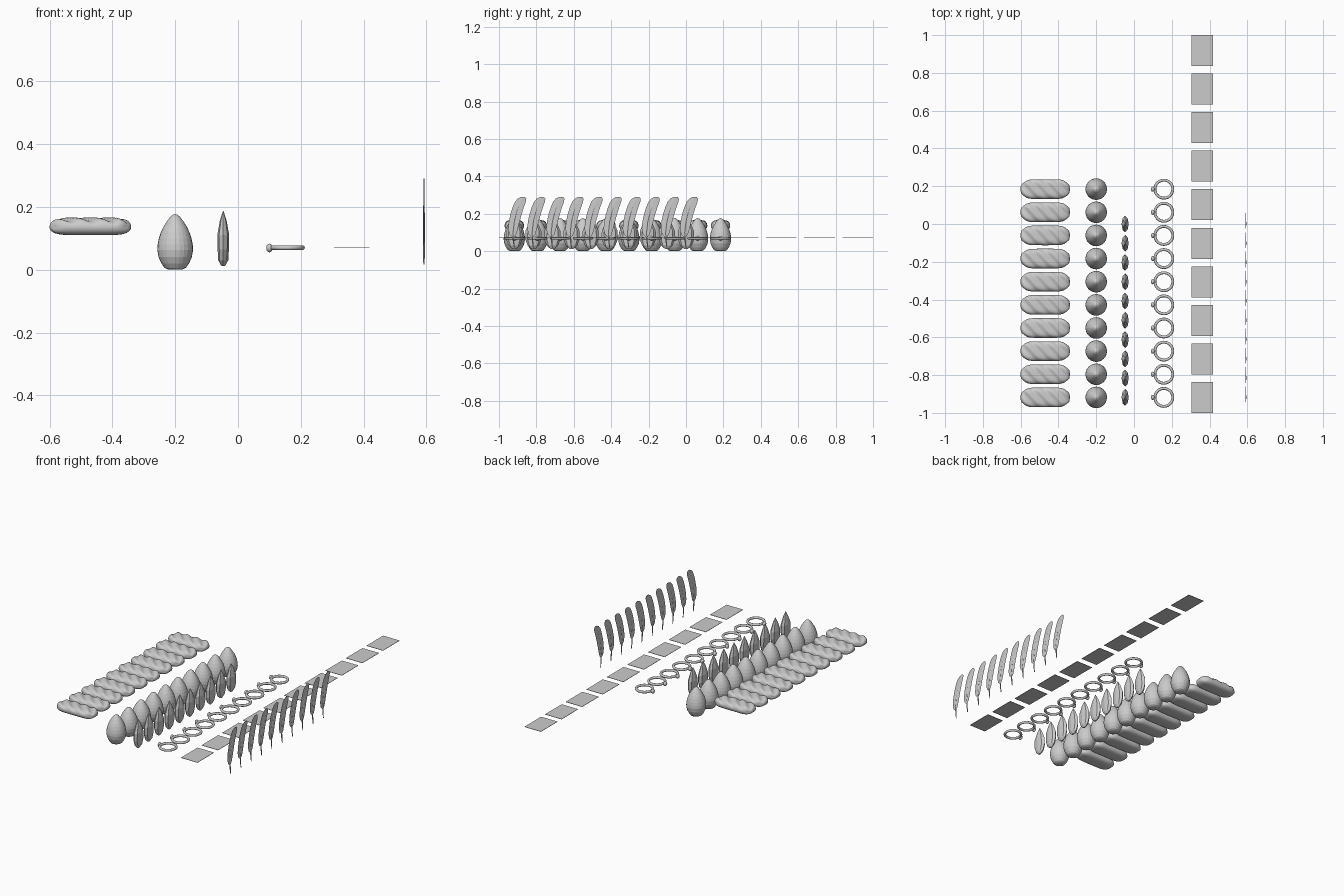
import bpy, bmesh, math
from mathutils import Matrix

if "Cube" in bpy.data.objects:
    bpy.data.objects.remove(bpy.data.objects["Cube"])

WIDE, NARROW = 0.1225, 0.102


def finish(bm, name, smooth=False):
    bmesh.ops.recalc_face_normals(bm, faces=bm.faces)
    me = bpy.data.meshes.new(name)
    bm.to_mesh(me)
    bm.free()
    if smooth:
        me.shade_smooth()
    return me


def row(me, name, x, y0, step):
    for i in range(10):
        ob = bpy.data.objects.new(f"{name}_{i + 1}", me)
        ob.location = (x, y0 + i * step, 0)
        bpy.context.collection.objects.link(ob)


def loft(bm, rings):
    # rings are closed loops of equal length, capped at both ends
    vs = [[bm.verts.new(p) for p in r] for r in rings]
    n = len(vs[0])
    for a, b in zip(vs, vs[1:]):
        for i in range(n):
            bm.faces.new((a[i], a[(i + 1) % n], b[(i + 1) % n], b[i]))
    bm.faces.new(vs[0])
    bm.faces.new(vs[-1])


def oval(n, rx, ry, z, y=0, power=1):
    out = []
    for i in range(n):
        a = 2 * math.pi * i / n
        c, s = math.cos(a), math.sin(a)
        out.append((rx * math.copysign(abs(c) ** power, c),
                    y + ry * math.copysign(abs(s) ** power, s), z))
    return out


# loaf: rounded bar with diagonal ridges on top
bm = bmesh.new()
bmesh.ops.create_grid(bm, x_segments=40, y_segments=16, size=1)
top = list(bm.verts)
geo = bmesh.ops.duplicate(bm, geom=bm.verts[:] + bm.edges[:] + bm.faces[:])["geom"]
low = {g for g in geo if isinstance(g, bmesh.types.BMVert)}
for v in bm.verts:
    u, w = math.sin(v.co.x * math.pi / 2), math.sin(v.co.y * math.pi / 2)
    x = 0.13 * u * (1 - 0.13 * w ** 4)
    y = 0.052 * w * (1 - 0.34 * abs(u) ** 7)
    h = ((1 - u ** 6) * (1 - w ** 4)) ** 0.5 if abs(u) < 1 and abs(w) < 1 else 0
    z = 0.136
    if v in low:
        z -= 0.026 * h
    else:
        z += h * (0.025 + 0.006 * math.cos(2 * math.pi * (x + 0.9 * y) / 0.065))
    v.co = (x, y, z)
bmesh.ops.remove_doubles(bm, verts=bm.verts, dist=0.0004)
row(finish(bm, "loaf", True), "loaf", -0.47, -0.918, WIDE)

# egg
bm = bmesh.new()
egg = [(0.022, 0), (0.034, 0.006), (0.044, 0.02), (0.053, 0.04), (0.057, 0.063),
       (0.056, 0.08), (0.052, 0.1), (0.046, 0.118), (0.038, 0.135), (0.027, 0.153),
       (0.015, 0.169), (0.007, 0.175), (0.001, 0.177)]
loft(bm, [oval(24, r, r, z) for r, z in egg])
row(finish(bm, "egg"), "egg", -0.2, -0.918, WIDE)

# pointed scale: flattened, tapering to a tip
bm = bmesh.new()
scale = [(0.006, 0.01, 0.012), (0.016, 0.03, 0.03), (0.018, 0.044, 0.065),
         (0.019, 0.042, 0.11), (0.011, 0.022, 0.155), (0.001, 0.002, 0.187)]
loft(bm, [oval(8, rx, ry, z) for rx, ry, z in scale])
row(finish(bm, "scale"), "scale", -0.047, -0.918, NARROW)

# ring band with a small stone
bm = bmesh.new()
N, M = 32, 10
g = []
for i in range(N):
    a = 2 * math.pi * i / N
    g.append([])
    for j in range(M):
        b = 2 * math.pi * j / M
        r = 0.0475 + 0.0075 * math.cos(b)
        g[-1].append(bm.verts.new((r * math.cos(a), r * math.sin(a), 0.07 + 0.0075 * math.sin(b))))
for i in range(N):
    for j in range(M):
        k, l = (i + 1) % N, (j + 1) % M
        bm.faces.new((g[i][j], g[k][j], g[k][l], g[i][l]))
bmesh.ops.create_uvsphere(bm, u_segments=10, v_segments=6, radius=0.014,
                          matrix=Matrix.Translation((-0.058, 0, 0.069)) @ Matrix.Diagonal((0.75, 1, 1, 1)))
row(finish(bm, "ring", True), "ring", 0.158, -0.918, WIDE)

# paper sheet
bm = bmesh.new()
bmesh.ops.create_cube(bm, size=1, matrix=Matrix.Translation((0, 0, 0.072)) @ Matrix.Diagonal((0.114, 0.164, 0.002, 1)))
row(finish(bm, "paper"), "paper", 0.362, -0.918, 0.204)

# feather: thin curved vane on a quill
bm = bmesh.new()
vane = [(-0.006, 0.004, 0.075), (-0.008, 0.018, 0.09), (-0.007, 0.026, 0.12),
        (0, 0.029, 0.16), (0.01, 0.03, 0.2), (0.021, 0.03, 0.235),
        (0.033, 0.029, 0.265), (0.041, 0.023, 0.281), (0.046, 0.01, 0.291)]
loft(bm, [oval(4, 0.0012, w, z, y) for y, w, z in vane])
quill = [(0, 0.002, 0.017), (-0.004, 0.004, 0.05), (-0.007, 0.004, 0.1),
         (0, 0.003, 0.16), (0.014, 0.002, 0.215), (0.032, 0.001, 0.262)]
loft(bm, [oval(6, min(w, 0.003), w, z, y) for y, w, z in quill])
row(finish(bm, "feather"), "feather", 0.592, -0.918, NARROW)
